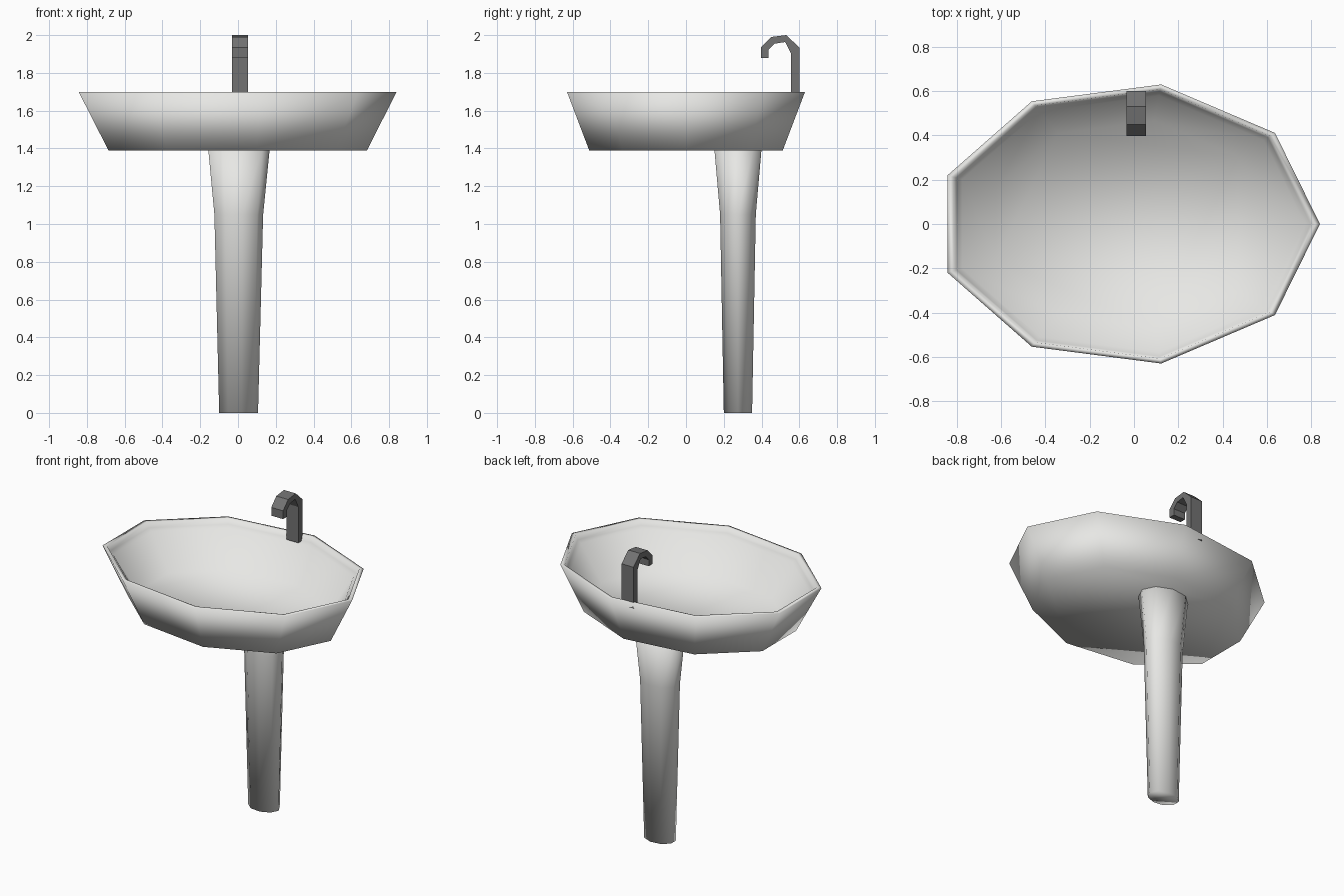
import bpy, bmesh, math

if "Cube" in bpy.data.objects:
    bpy.data.objects.remove(bpy.data.objects["Cube"])


def material(name, c):
    m = bpy.data.materials.new(name)
    m.diffuse_color = (*c, 1)
    m.use_nodes = True
    m.node_tree.nodes["Principled BSDF"].inputs["Base Color"].default_value = m.diffuse_color
    return m


def finish(bm, name, mat, smooth):
    bmesh.ops.recalc_face_normals(bm, faces=bm.faces)
    for f in bm.faces:
        f.smooth = smooth
    me = bpy.data.meshes.new(name)
    bm.to_mesh(me)
    bm.free()
    me.materials.append(mat)
    ob = bpy.data.objects.new(name, me)
    bpy.context.collection.objects.link(ob)
    return ob


def loft(name, rings, mat, sides=9):
    """Stack of nine-sided oval rings (cx, cy, rx, ry, z), capped at both ends."""
    bm = bmesh.new()
    loops = []
    for cx, cy, rx, ry, z in rings:
        loops.append([bm.verts.new((cx + rx * math.cos(2 * math.pi * i / sides),
                                    cy + ry * math.sin(2 * math.pi * i / sides), z))
                      for i in range(sides)])
    for a, b in zip(loops, loops[1:]):
        for i in range(sides):
            j = (i + 1) % sides
            bm.faces.new((a[i], a[j], b[j], b[i]))
    bm.faces.new(loops[0][::-1])
    bm.faces.new(loops[-1])
    return finish(bm, name, mat, True)


ceramic = material("white ceramic", (0.80, 0.80, 0.78))
metal = material("dark metal", (0.17, 0.17, 0.17))

# Basin: outer wall, rim, small inner step, then the bowl
profile = [(0.813, 1.39), (1.0, 1.70), (0.965, 1.70), (0.95, 1.665),
           (0.92, 1.65), (0.74, 1.43)]
loft("basin", [(-0.028 * s, 0, 0.868 * s, 0.64 * s, z) for s, z in profile], ceramic)

# Pedestal, flaring towards the basin
loft("pedestal", [(0, 0.275, 0.106, 0.076, 0), (0, 0.275, 0.133, 0.096, 1.05),
                  (0, 0.275, 0.168, 0.127, 1.40)], ceramic)

# Faucet: matching outer and inner outlines (y, z) of the hooked pipe
outer = [(0.60, 1.66), (0.60, 1.935), (0.53, 2.0), (0.45, 1.99), (0.397, 1.935), (0.397, 1.88)]
inner = [(0.557, 1.66), (0.557, 1.90), (0.525, 1.963), (0.47, 1.955), (0.438, 1.923), (0.438, 1.88)]
bm = bmesh.new()
sections = [[bm.verts.new((x, *p)) for x, p in
             ((-0.033, o), (0.054, o), (0.054, n), (-0.033, n))]
            for o, n in zip(outer, inner)]
for a, b in zip(sections, sections[1:]):
    for i in range(4):
        j = (i + 1) % 4
        bm.faces.new((a[i], a[j], b[j], b[i]))
bm.faces.new(sections[0][::-1])
bm.faces.new(sections[-1])
finish(bm, "faucet", metal, False)
